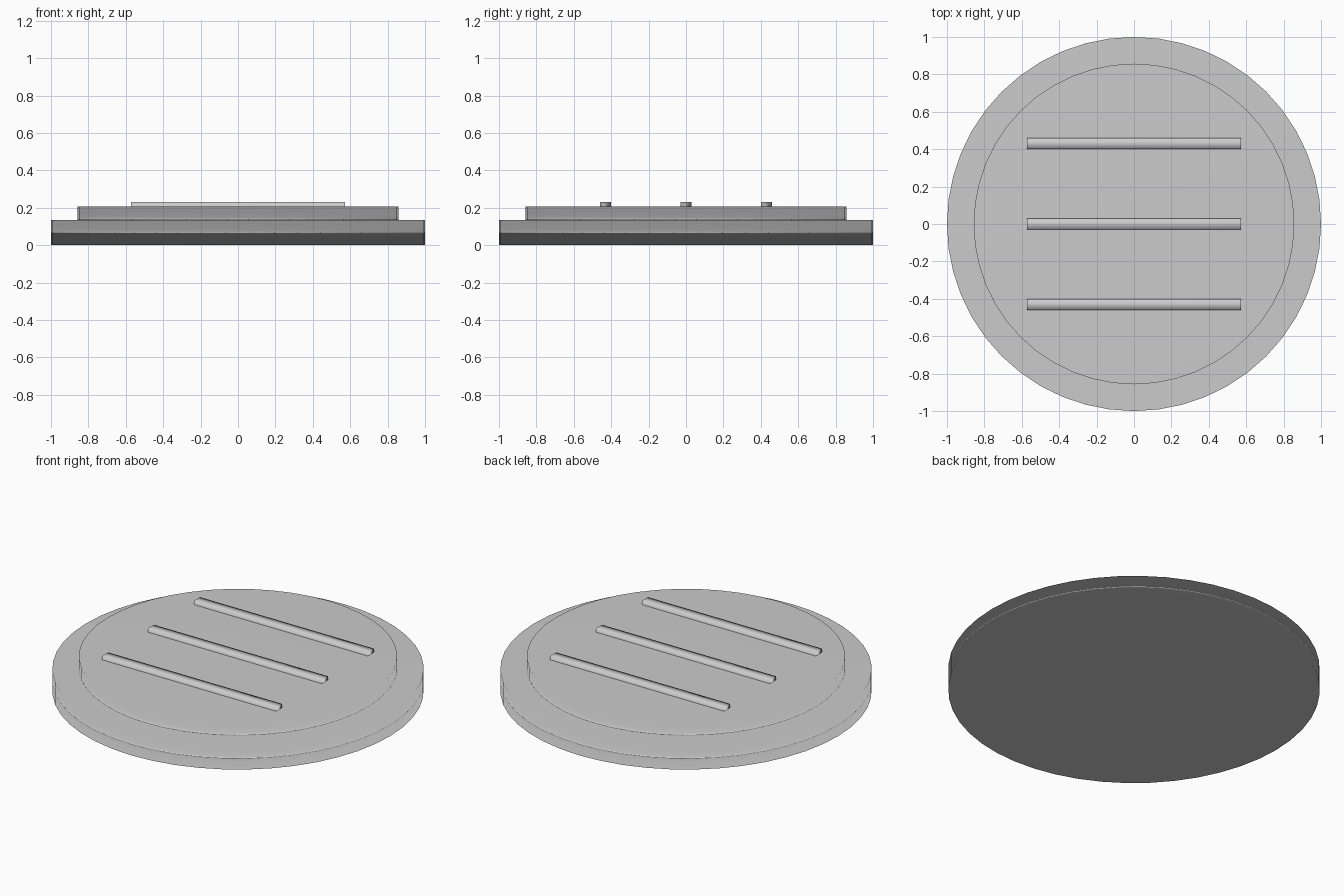
import bpy

cube = bpy.data.objects.get("Cube")
if cube:
    bpy.data.objects.remove(cube, do_unlink=True)

# One plain grey for every part
grey = bpy.data.materials.new("grey")
grey.use_nodes = True
grey.diffuse_color = (0.6, 0.6, 0.6, 1)
grey.node_tree.nodes["Principled BSDF"].inputs["Base Color"].default_value = grey.diffuse_color


def finish(name):
    """Name the active part, colour it and give it soft, face-weighted shading."""
    part = bpy.context.object
    part.name = name
    part.data.materials.append(grey)
    bpy.ops.object.shade_smooth()
    weighted = part.modifiers.new("soft_normals", 'WEIGHTED_NORMAL')
    weighted.mode = 'FACE_AREA'
    weighted.weight = 50
    weighted.keep_sharp = False
    return part


def disc(name, radius, bottom, top):
    bpy.ops.mesh.primitive_cylinder_add(
        vertices=48, radius=radius, depth=top - bottom,
        location=(0, 0, (bottom + top) / 2))
    return finish(name)


def bar(name, y, bottom, top):
    bpy.ops.mesh.primitive_cube_add(size=1, location=(0, y, (bottom + top) / 2))
    part = bpy.context.object
    part.scale = (1.143, 0.058, top - bottom)
    bpy.ops.object.transform_apply(location=False, rotation=False, scale=True)
    return finish(name)


# Stepped round body
disc("base_disc", 1.0, 0.0, 0.134)
disc("raised_disc", 0.857, 0.07, 0.208)

# Three parallel grip bars on the top
for name, y in (("front_bar", -0.43), ("middle_bar", 0.0), ("back_bar", 0.43)):
    bar(name, y, 0.18, 0.23)
